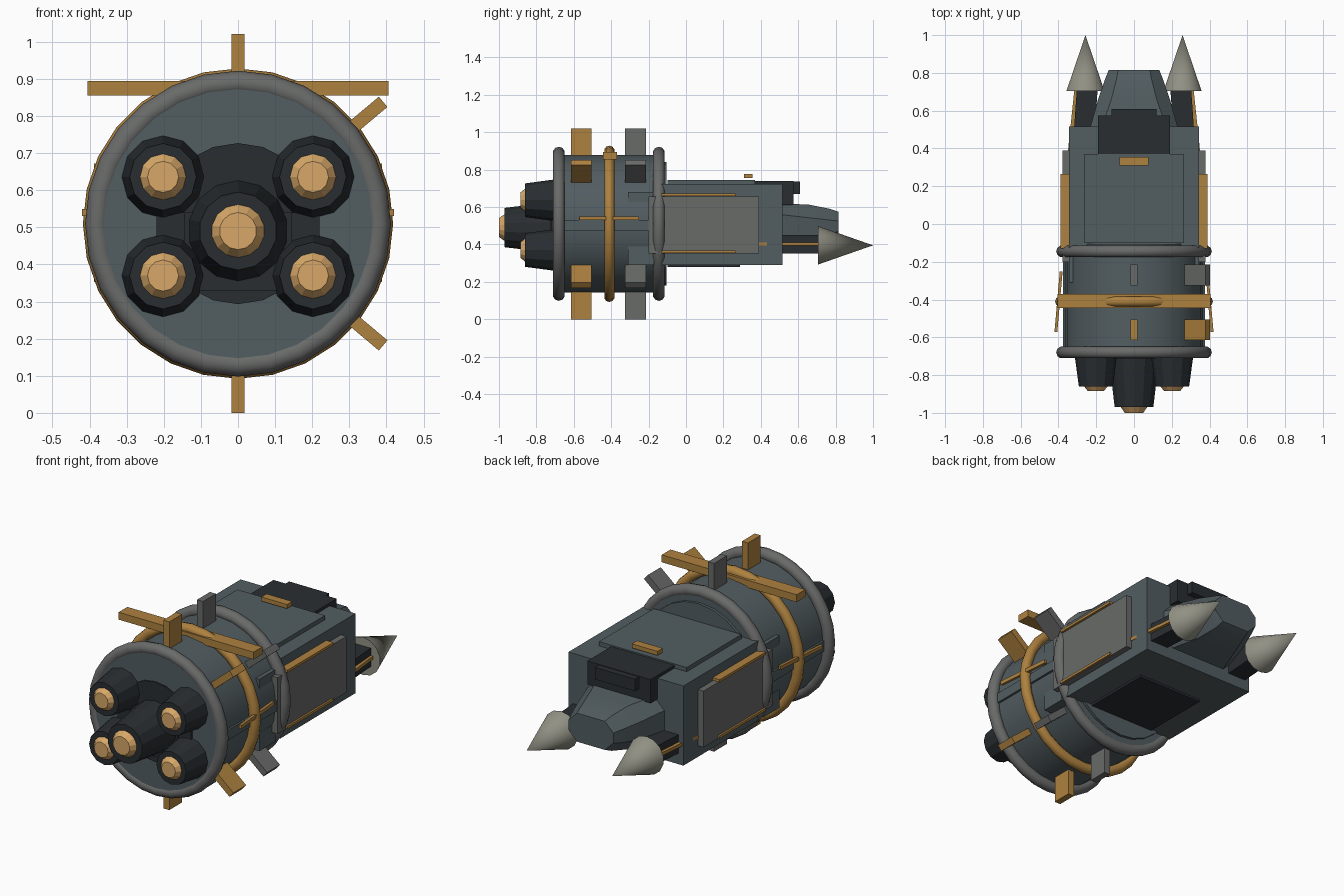
import bpy, bmesh
from math import radians, cos, sin, pi
from mathutils import Matrix, Vector

if "Cube" in bpy.data.objects:
    bpy.data.objects.remove(bpy.data.objects["Cube"])

CZ = 0.51  # height of the barrel axis


def mat(name, rgb):
    m = bpy.data.materials.new(name)
    m.diffuse_color = (*rgb, 1)
    m.use_nodes = True
    m.node_tree.nodes["Principled BSDF"].inputs["Base Color"].default_value = m.diffuse_color
    return m


HULL = mat("hull", (0.085, 0.11, 0.12))
DARK = mat("dark", (0.022, 0.027, 0.031))
GREY = mat("grey", (0.14, 0.145, 0.14))
BRONZE = mat("bronze", (0.42, 0.22, 0.05))
LAMP = mat("lamp", (0.68, 0.39, 0.14))
STEEL = mat("steel", (0.28, 0.28, 0.23))


def finish(name, bm, m, smooth=False):
    bmesh.ops.recalc_face_normals(bm, faces=bm.faces)
    me = bpy.data.meshes.new(name)
    bm.to_mesh(me)
    bm.free()
    me.materials.append(m)
    ob = bpy.data.objects.new(name, me)
    bpy.context.collection.objects.link(ob)
    if smooth:
        bpy.ops.object.select_all(action='DESELECT')
        ob.select_set(True)
        bpy.context.view_layer.objects.active = ob
        bpy.ops.object.shade_smooth_by_angle(angle=radians(40))
    return ob


def box(name, x, y, z, m, rot=None):
    """Box from (min, max) ranges, optionally rotated about its own centre."""
    bm = bmesh.new()
    size = [r[1] - r[0] for r in (x, y, z)]
    mid = Vector([(r[0] + r[1]) / 2 for r in (x, y, z)])
    t = Matrix.Translation(mid) @ (rot or Matrix()) @ Matrix.Diagonal((*size, 1))
    bmesh.ops.create_cube(bm, size=1, matrix=t)
    return finish(name, bm, m)


def tube(name, x, z, y0, y1, r0, r1, n, m, smooth=False):
    """Cylinder or cone along y, radius r0 at y0 and r1 at y1."""
    bm = bmesh.new()
    t = Matrix.Translation((x, (y0 + y1) / 2, z)) @ Matrix.Rotation(-pi / 2, 4, 'X')
    bmesh.ops.create_cone(bm, cap_ends=True, segments=n, radius1=r0, radius2=r1,
                          depth=y1 - y0, matrix=t)
    return finish(name, bm, m, smooth)


def ring(name, y, major, minor, m):
    bpy.ops.mesh.primitive_torus_add(major_segments=28, minor_segments=10, major_radius=major,
                                     minor_radius=minor, location=(0, y, CZ),
                                     rotation=(pi / 2, 0, 0))
    ob = bpy.context.object
    ob.name = name
    ob.data.materials.append(m)
    bpy.ops.object.shade_smooth_by_angle(angle=radians(60))


# Engine barrel with end plates and hoops
tube("barrel", 0, CZ, -0.705, -0.12, 0.367, 0.367, 24, HULL, True)
tube("barrel_end_plate", 0, CZ, -0.13, -0.105, 0.33, 0.33, 24, HULL)
ring("front_hoop", -0.68, 0.38, 0.032, GREY)
ring("rear_hoop", -0.145, 0.38, 0.032, GREY)
ring("middle_hoop", -0.41, 0.39, 0.028, BRONZE)
box("hoop_crossbar", (-0.405, 0.405), (-0.445, -0.37), (0.855, 0.895), BRONZE)

# Nozzle mounting plates
tube("nozzle_hub", 0, CZ, -0.712, -0.69, 0.217, 0.217, 20, DARK)
box("nozzle_bracket", (-0.22, 0.22), (-0.718, -0.69), (0.45, 0.54), DARK)
box("nozzle_mount", (-0.145, 0.145), (-0.725, -0.69), (0.33, 0.54), DARK)

# Nozzles, each with a glowing lens
tube("main_nozzle", 0, 0.49, -0.97, -0.68, 0.105, 0.14, 14, DARK)
tube("main_lens", 0, 0.49, -1.0, -0.965, 0.05, 0.075, 14, LAMP)
for x in (-0.202, 0.202):
    for z in (0.37, 0.636):
        tube("small_nozzle", x, z, -0.86, -0.66, 0.09, 0.117, 12, DARK)
        tube("small_lens", x, z, -0.885, -0.855, 0.042, 0.066, 12, LAMP)

# Radial fins: bronze row and grey row
for y, m in ((-0.56, BRONZE), (-0.27, GREY)):
    for a in (90, 40, -40, -90):
        cx, cz = 0.433 * cos(radians(a)), CZ + 0.433 * sin(radians(a))
        box("fin", (cx - 0.0775, cx + 0.0775), (y - 0.055, y + 0.055),
            (cz - 0.018, cz + 0.018), m, Matrix.Rotation(-radians(a), 4, 'Y'))

# Main fuselage box with top and bottom panels
box("fuselage", (-0.345, 0.345), (-0.13, 0.515), (0.29, 0.722), HULL)
box("top_panel", (-0.263, 0.263), (-0.1, 0.37), (0.71, 0.745), HULL)
box("top_handle", (-0.077, 0.077), (0.31, 0.355), (0.755, 0.777), BRONZE)
box("belly_panel", (-0.2, 0.2), (-0.1, 0.29), (0.278, 0.3), DARK)

# Cockpit hood and sight
box("hood", (-0.19, 0.19), (0.37, 0.575), (0.61, 0.738), DARK)
box("sight", (-0.12, 0.12), (0.56, 0.61), (0.67, 0.735), DARK)

# Nose lofted through chamfered sections: y, half width, bottom, top, chamfer
bm = bmesh.new()
loops = []
for y, w, lo, hi, c in ((0.5, 0.235, 0.36, 0.62, 0.06), (0.66, 0.19, 0.375, 0.612, 0.07),
                        (0.77, 0.152, 0.4, 0.59, 0.06), (0.815, 0.134, 0.42, 0.575, 0.05)):
    pts = [(w, lo + c), (w, hi - c), (w - c, hi), (c - w, hi),
           (-w, hi - c), (-w, lo + c), (c - w, lo), (w - c, lo)]
    loops.append([bm.verts.new((px, y, pz)) for px, pz in pts])
for a, b in zip(loops, loops[1:]):
    for i in range(8):
        j = (i + 1) % 8
        bm.faces.new((a[i], a[j], b[j], b[i]))
bm.faces.new(loops[0])
bm.faces.new(loops[-1])
finish("nose", bm, HULL, True)

# Mirrored side parts
for s in (-1, 1):
    def side(name, x, y, z, m, turn=0):
        xr = tuple(sorted((s * x[0], s * x[1])))
        box(name, xr, y, z, m, Matrix.Rotation(s * radians(turn), 4, 'Z'))

    side("side_panel", (0.33, 0.378), (-0.2, 0.39), (0.35, 0.655), GREY)
    for z in (0.36, 0.665):
        side("panel_trim", (0.34, 0.388), (-0.13, 0.265), (z - 0.007, z + 0.007), BRONZE)
    side("barrel_rail", (0.33, 0.375), (-0.65, -0.12), (0.475, 0.53), HULL)
    for z in (0.34, 0.63):
        side("barrel_block", (0.29, 0.345), (-0.31, -0.17), (z - 0.05, z + 0.05), HULL)
    side("barrel_strip", (0.392, 0.407), (-0.572, -0.25), (0.53, 0.55), BRONZE, 5)
    # Arm and pointed tip
    side("spike_arm", (0.2, 0.31), (0.48, 0.735), (0.35, 0.45), DARK, 4)
    side("arm_strip", (0.31, 0.332), (0.38, 0.73), (0.393, 0.411), BRONZE, 6)
    tube("spike", s * 0.257, 0.395, 0.705, 1.0, 0.103, 0.0, 14, STEEL, True)
